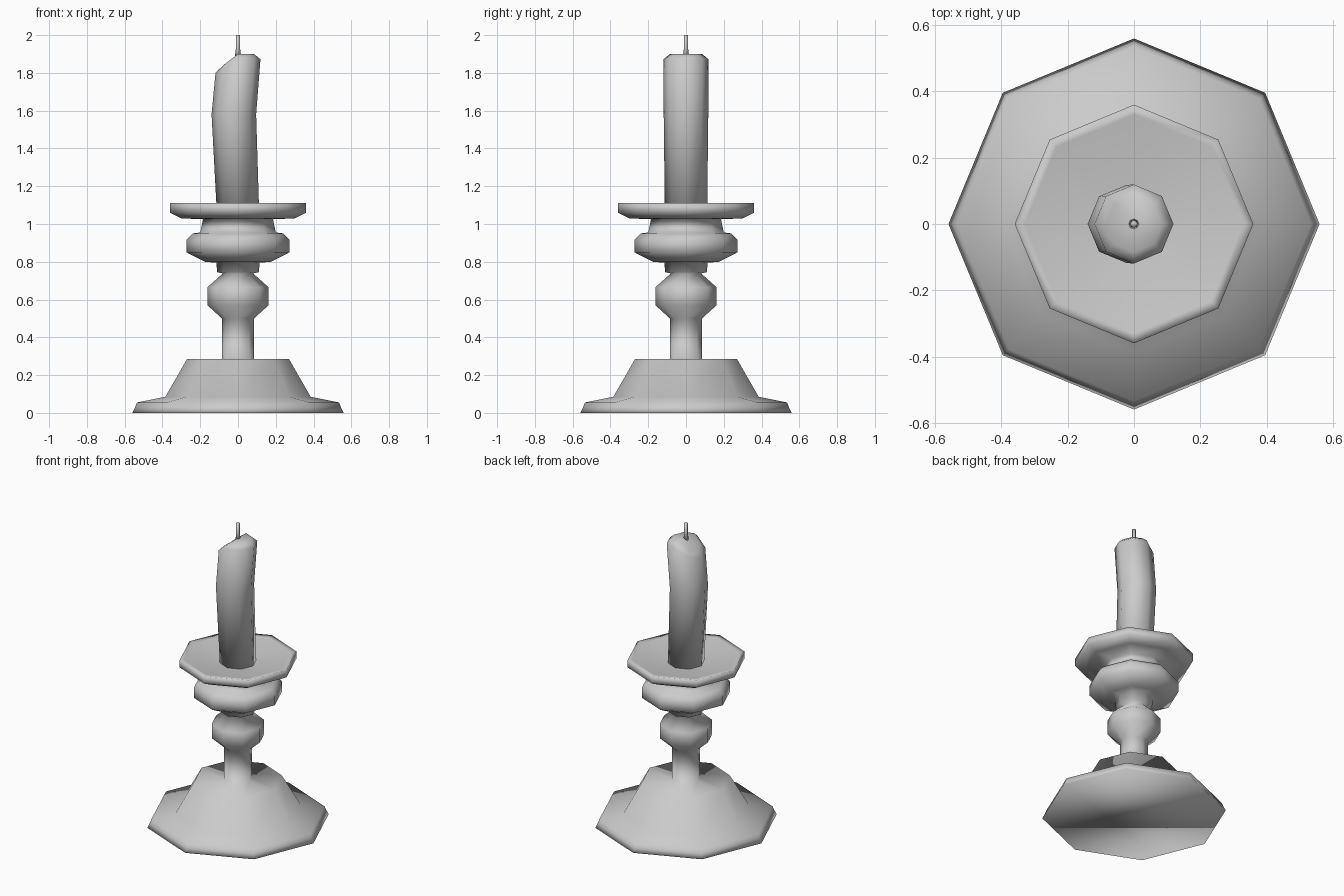
import bpy, bmesh, math

SIDES = 8

cube = bpy.data.objects.get("Cube")
if cube:
    bpy.data.objects.remove(cube, do_unlink=True)

grey = bpy.data.materials.new("plain grey")
grey.use_nodes = True
colour = (0.6, 0.6, 0.6, 1)
grey.diffuse_color = colour
grey.node_tree.nodes["Principled BSDF"].inputs["Base Color"].default_value = colour


def lathe(name, profile, sides=SIDES, shape=None, tip=None):
    """Stack rings of (radius, height, x offset) into one closed smooth body."""
    bm = bmesh.new()
    rings = []
    for level, (radius, z, shift) in enumerate(profile):
        ring = []
        for i in range(sides):
            a = math.tau * i / sides
            drop = shape(level, i) if shape else 0
            ring.append(bm.verts.new((shift + radius * math.cos(a),
                                      radius * math.sin(a), z - drop)))
        rings.append(ring)
    for low, high in zip(rings, rings[1:]):
        for i in range(sides):
            j = (i + 1) % sides
            bm.faces.new((low[i], low[j], high[j], high[i]))
    bm.faces.new(rings[0][::-1])
    if tip is None:
        bm.faces.new(rings[-1])
    else:
        top = bm.verts.new((0, 0, tip))
        for i in range(sides):
            bm.faces.new((rings[-1][i], rings[-1][(i + 1) % sides], top))
    for face in bm.faces:
        face.smooth = True
    mesh = bpy.data.meshes.new(name)
    bm.to_mesh(mesh)
    bm.free()
    mesh.materials.append(grey)
    obj = bpy.data.objects.new(name, mesh)
    bpy.context.collection.objects.link(obj)
    return obj


# Turned holder: foot, stem, lower knob, collar, upper knob, neck, drip pan
foot = [(0.56, 0), (0.545, 0.03), (0.535, 0.055), (0.385, 0.085), (0.27, 0.285)]
stem = [(0.085, 0.285), (0.085, 0.5)]
lower_knob = [(0.162, 0.57), (0.162, 0.665), (0.08, 0.738)]
collar = [(0.11, 0.745), (0.115, 0.795)]
upper_knob = [(0.175, 0.8), (0.273, 0.85), (0.273, 0.915), (0.24, 0.95)]
neck = [(0.2, 0.955), (0.185, 1.025)]
pan = [(0.3, 1.03), (0.36, 1.06), (0.36, 1.11), (0.33, 1.105), (0.11, 1.07)]
holder = foot + stem + lower_knob + collar + upper_knob + neck + pan
lathe("candle_holder", [(r, z, 0) for r, z in holder])


# Bent candle whose rim has melted away on the right-hand side (-x)
def melted(level, i):
    if level < 2:
        return 0
    return {4: 0.07, 3: 0.045, 5: 0.045}.get(i, 0)


lathe("candle", [(0.112, 1.06, 0), (0.118, 1.58, -0.022),
                 (0.119, 1.872, 0), (0.085, 1.9, 0)], shape=melted, tip=1.9)

# Wick
lathe("wick", [(0.016, 1.89, 0), (0.011, 1.93, 0), (0.011, 2.0, 0)])
